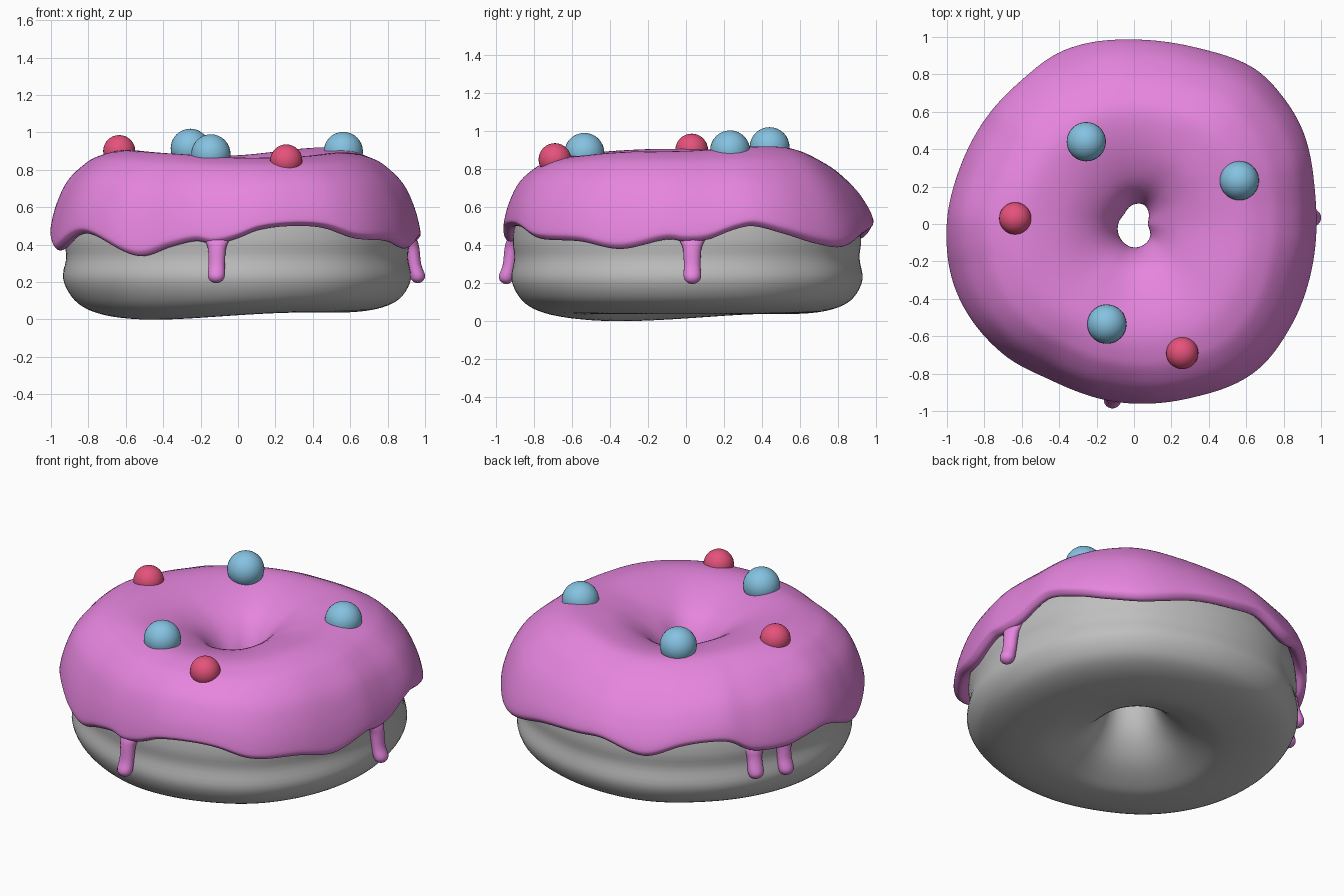
import bpy, bmesh, math
from mathutils import Vector

if "Cube" in bpy.data.objects:
    bpy.data.objects.remove(bpy.data.objects["Cube"])

# Flat colours
def material(name, rgb):
    m = bpy.data.materials.new(name)
    m.diffuse_color = (*rgb, 1)
    m.use_nodes = True
    m.node_tree.nodes["Principled BSDF"].inputs["Base Color"].default_value = m.diffuse_color
    return m

PINK = material("pink icing", (0.79, 0.235, 0.73))
GREY = material("grey dough", (0.52, 0.52, 0.52))
BLUE = material("blue sprinkle", (0.235, 0.54, 0.75))
RED = material("red sprinkle", (0.78, 0.085, 0.2))

# Smooth interpolation helpers
def hermite(keys, x):
    for i in range(1, len(keys) - 2):
        (xa, a), (x0, p), (x1, q), (xb, b) = keys[i - 1:i + 3]
        if x0 <= x <= x1:
            d, u = x1 - x0, (x - x0) / (x1 - x0)
            m0, m1 = (q - a) / (x1 - xa) * d, (b - p) / (xb - x0) * d
            return ((2*u**3 - 3*u*u + 1) * p + (u**3 - 2*u*u + u) * m0
                    + (3*u*u - 2*u**3) * q + (u**3 - u*u) * m1)

def around(table, deg):
    before = [(a - 360, v) for a, v in table[-2:]]
    after = [(a + 360, v) for a, v in table[:3]]
    return hermite(before + table + after, deg)

def cosd(deg):
    return math.cos(math.radians(deg))

def smooth_path(pts, closed, steps=4):
    n, out = len(pts), []
    pick = (lambda i: pts[i % n]) if closed else (lambda i: pts[min(max(i, 0), n - 1)])
    for i in range(n if closed else n - 1):
        a, p, q, b = (Vector(pick(i + k)) for k in (-1, 0, 1, 2))
        for s in range(steps):
            u = s / steps
            out.append(0.5 * (2*p + (q - a)*u + (2*a - 5*p + 4*q - b)*u*u
                              + (3*p - a - 3*q + b)*u**3))
    return out if closed else out + [Vector(pts[-1])]

def finish(bm, name, mat):
    bmesh.ops.recalc_face_normals(bm, faces=bm.faces)
    for f in bm.faces:
        f.smooth = True
    me = bpy.data.meshes.new(name)
    bm.to_mesh(me)
    bm.free()
    me.materials.append(mat)
    ob = bpy.data.objects.new(name, me)
    bpy.context.collection.objects.link(ob)
    return ob

def skin(bm, rings, wrap):
    # joins closed rings of points into a surface
    vs = [[bm.verts.new(p) for p in r] for r in rings]
    for i in range(len(vs) if wrap else len(vs) - 1):
        a, b = vs[i], vs[(i + 1) % len(vs)]
        for j in range(len(a)):
            k = (j + 1) % len(a)
            bm.faces.new((a[j], a[k], b[k], b[j]))
    return vs

# Rim outline, hole outline, wavy icing edge, crest height and shoulder slope, by angle in degrees
OUTER = [(0, .975), (12, .985), (29, 1.03), (40, 1.045), (52, 1.05), (70, 1.0), (88, .985),
         (112, 1.0), (128, .975), (141, .972), (162, .977), (180, 1.0), (201, 1.015), (225, .985),
         (242, .945), (264, .955), (288, .977), (309, 1.02), (327, 1.0), (345, .98)]
HOLE = [(0, .08), (60, .12), (90, .11), (135, .08), (180, .09), (225, .11), (270, .13), (315, .12)]
EDGE = [(0, .42), (7, .43), (15, .48), (21, .5), (31, .46), (42, .41), (53, .39), (71, .455),
        (87, .48), (96, .49), (111, .43), (123, .49), (132, .51), (140, .5), (148, .43),
        (162, .41), (168, .43), (178, .455), (187, .41), (195, .37), (214, .46), (235, .34),
        (247, .39), (256, .42), (262, .405), (269, .43), (277, .48), (288, .5), (298, .49),
        (309, .435), (325, .42), (339, .38), (354, .43)]
CREST = [(0, .895), (45, .92), (90, .88), (120, .88), (160, .9), (195, .905), (235, .885),
         (270, .865), (300, .87), (330, .89)]
SLOPE = [(0, .2), (20, .6), (48, .6), (75, 1.1), (100, 1.15), (130, .9), (165, .25), (200, 0),
         (250, 0), (320, 0)]

# Dough cross-section: (fraction from hole to rim, height)
DOUGH = [(0, .45), (.02, .31), (.08, .2), (.2, .1), (.36, .03), (.5, 0), (.7, .01), (.85, .05),
         (.945, .12), (1, .22), (.98, .33), (.99, .43), (.96, .55), (.85, .66), (.68, .76),
         (.45, .8), (.25, .74), (.1, .64), (.03, .56)]

def ring_surface(name, mat, section, count):
    bm = bmesh.new()
    rings = []
    for i in range(count):
        deg = 360 * i / count
        a = math.radians(deg)
        prof = smooth_path(section(deg), True)
        rings.append([(p[0] * math.cos(a), p[0] * math.sin(a), p[1]) for p in prof])
    skin(bm, rings, True)
    return finish(bm, name, mat)

def dough_section(deg):
    r0, r1 = around(HOLE, deg) + .025, around(OUTER, deg) * .4 + .535
    lift = .038 * (1 - max(0, cosd(deg - 218)) ** 2)
    return [(r0 + t * (r1 - r0), z + lift * max(0, 1 - z / .15)) for t, z in DOUGH]

def icing_section(deg):
    r0, r1, e = around(HOLE, deg), around(OUTER, deg), around(EDGE, deg)
    top, slope = around(CREST, deg), around(SLOPE, deg)
    rad = lambda t: r0 + t * (r1 - r0)
    inner = [(0, .47), (0, .57), (.05, .68), (.14, .775), (.28, .85), (.44, .89)]
    outer = [(.58, 1, .01), (.7, .95, .06), (.79, .865, .1), (.9, .66, .13),
             (.968, .375, .08), (1, .11, 0)]
    pts = [(rad(t), z + (top - .9) * min(1, t / .28)) for t, z in inner]
    pts += [(rad(t), e + (top - e) * (f - s * slope)) for t, f, s in outer]
    # rolled lip tucked against the dough, then the hidden underside
    pts += [(r1 - .008, e + .015), (r1 - .04, e), (r1 - .085, e + .04), (r1 - .12, .56),
            (rad(.78), .67), (rad(.5), .77), (rad(.25), .71), (rad(.1), .6), (rad(.05), .48)]
    return pts

dough = ring_surface("dough", GREY, dough_section, 128)
icing = ring_surface("icing", PINK, icing_section, 240)

# Icing drips: flared tubes with a rounded tip, (angle, tip height, push outwards)
def drip(name, deg, tip, push):
    a = math.radians(deg)
    out, side = Vector((math.cos(a), math.sin(a), 0)), Vector((-math.sin(a), math.cos(a), 0))
    path = [(.885, .5, .09, .02), (.9, .455, .085, .03), (.917, .415, .062, .037),
            (.925, .375, .048, .038), (.935, tip + .1, .044, .037), (.95, tip + .045, .046, .042),
            (.953, tip + .018, .038, .034), (.953, tip + .003, .018, .016), (.953, tip, .003, .003)]
    bm = bmesh.new()
    rings = []
    for r, z, w, d in smooth_path(path, False):
        c = out * (r + push) + Vector((0, 0, z))
        rings.append([c + side * (w * math.cos(k * math.tau / 20)) + out * (d * math.sin(k * math.tau / 20))
                      for k in range(20)])
    vs = skin(bm, rings, False)
    bm.faces.new(vs[0])
    bm.faces.new(vs[-1])
    return finish(bm, name, PINK)

for i, (deg, tip, push) in enumerate([(263, .195, 0), (2, .195, .008), (150, .245, -.02), (162, .225, -.015)]):
    drip(f"icing_drip_{i + 1}", deg, tip, push)

# Round sprinkles half sunk into the icing
def sprinkle(name, loc, r, mat):
    bm = bmesh.new()
    bmesh.ops.create_uvsphere(bm, u_segments=32, v_segments=16, radius=r)
    finish(bm, name, mat).location = loc

for i, p in enumerate([(-.255, .44, .915), (.563, .232, .898), (-.145, -.535, .885)]):
    sprinkle(f"blue_sprinkle_{i + 1}", p, .105, BLUE)
for i, p in enumerate([(-.635, .03, .9), (.258, -.69, .85)]):
    sprinkle(f"red_sprinkle_{i + 1}", p, .086, RED)
